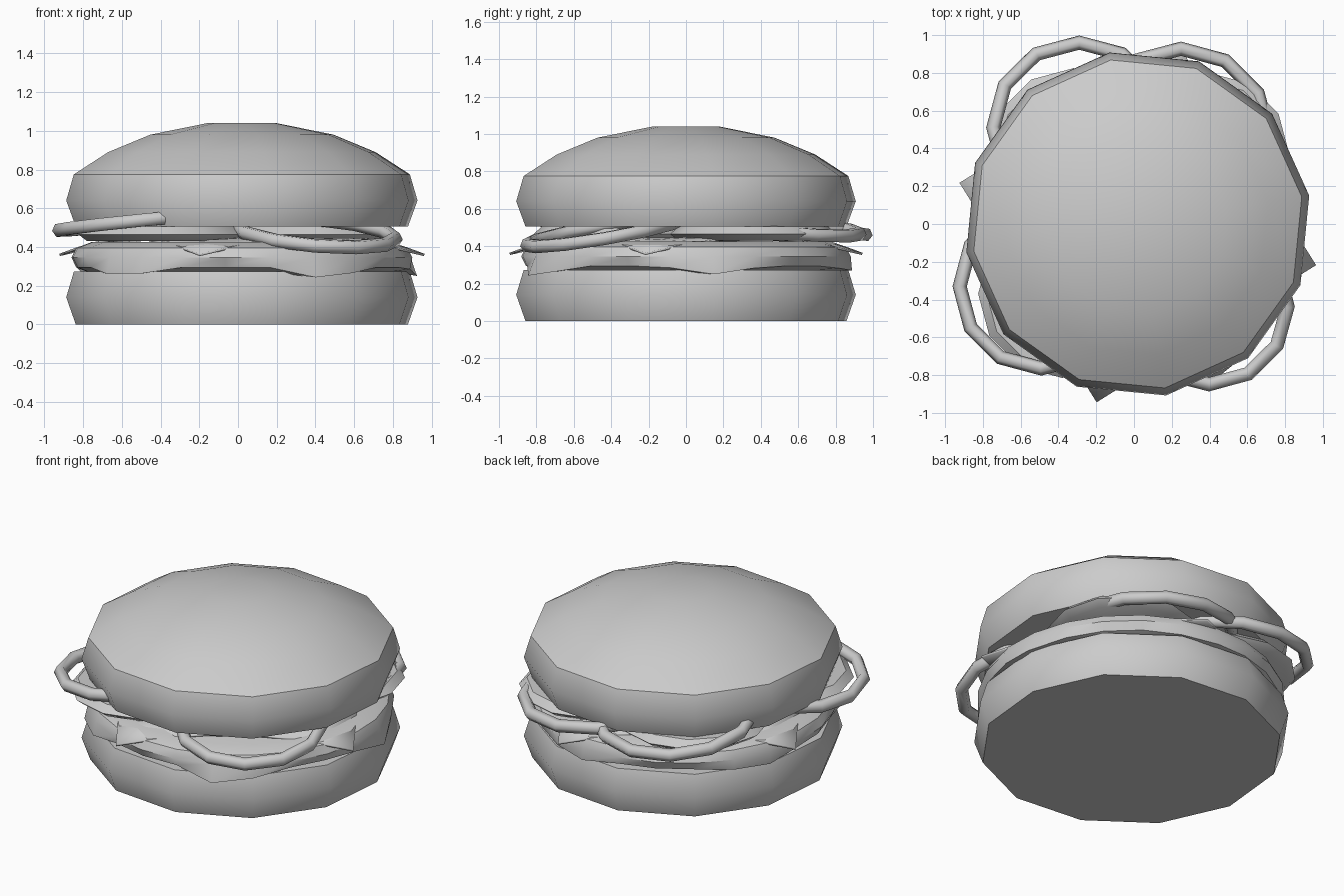
import bpy, bmesh, math
from mathutils import Vector, Matrix

cube = bpy.data.objects.get("Cube")
if cube:
    bpy.data.objects.remove(cube, do_unlink=True)

grey = bpy.data.materials.new("plain_grey")
grey.use_nodes = True
grey.diffuse_color = (0.6, 0.6, 0.6, 1)
grey.node_tree.nodes["Principled BSDF"].inputs["Base Color"].default_value = grey.diffuse_color


def finish(bm, name, angle=40):
    bmesh.ops.recalc_face_normals(bm, faces=bm.faces)
    mesh = bpy.data.meshes.new(name)
    bm.to_mesh(mesh)
    bm.free()
    mesh.materials.append(grey)
    obj = bpy.data.objects.new(name, mesh)
    bpy.context.collection.objects.link(obj)
    bpy.ops.object.select_all(action='DESELECT')
    obj.select_set(True)
    bpy.context.view_layer.objects.active = obj
    bpy.ops.object.shade_smooth_by_angle(angle=math.radians(angle))
    return obj


def lathe(name, profile, sides, centre=(0.02, 0), turn=9.4, warp=None):
    """Closed round body from (radius, height) pairs, bottom to top."""
    bm = bmesh.new()
    rings = []
    for level, (r, z) in enumerate(profile):
        ring = []
        for i in range(sides):
            a = math.radians(turn) + math.tau * i / sides
            rr, zz = warp(level, a, r, z) if warp else (r, z)
            ring.append(bm.verts.new((centre[0] + rr * math.cos(a),
                                      centre[1] + rr * math.sin(a), zz)))
        rings.append(ring)
    for low, high in zip(rings, rings[1:]):
        for i in range(sides):
            j = (i + 1) % sides
            bm.faces.new((low[i], low[j], high[j], high[i]))
    bm.faces.new(rings[0][::-1])
    bm.faces.new(rings[-1])
    return finish(bm, name)


# Buns
lathe("bottom_bun", [(0.87, 0), (0.92, 0.14), (0.88, 0.272)], 12)
lathe("top_bun", [(0.87, 0.505), (0.92, 0.64), (0.88, 0.775), (0.70, 0.89),
                  (0.48, 0.98), (0.18, 1.04)], 12)


# Patty with a few lumps hanging over the bun
def lumps(level, a, r, z):
    if level != 1:
        return r, z
    w = max(0, math.cos(5 * (a + math.radians(62)))) * (0.7 + 0.3 * math.cos(a + 1))
    return r + 0.07 * w, z - 0.055 * w


lathe("patty", [(0.80, 0.27), (0.86, 0.295), (0.885, 0.345), (0.86, 0.395), (0.78, 0.425)],
      24, warp=lumps)

# Cheese slice: square sheet whose corners droop over the patty
bm = bmesh.new()
bmesh.ops.create_grid(bm, x_segments=8, y_segments=8, size=0.685)
bmesh.ops.rotate(bm, verts=bm.verts, matrix=Matrix.Rotation(math.radians(32), 3, 'Z'))
for v in bm.verts:
    r = v.co.xy.length
    v.co.z = 0.445 - 0.3 * max(0, r - 0.7)
    v.co.x += 0.02
cheese = finish(bm, "cheese_slice")
solid = cheese.modifiers.new("thickness", 'SOLIDIFY')
solid.thickness = 0.012

# Tomato slices under the top bun
for name, x, y in (("tomato_front", -0.38, -0.37), ("tomato_back", 0.38, 0.36),
                   ("tomato_right", -0.32, 0.38)):
    lathe(name, [(0.40, 0.43), (0.445, 0.465), (0.40, 0.505)], 12, (x, y), 0)

# Onion rings: centre, radius, direction of the low side, slope
onions = {
    "onion_front_right": ((-0.49, -0.33, 0.53), 0.435, (-1, 0.2), 0.10),
    "onion_back_right": ((-0.29, 0.51, 0.53), 0.455, (0, 1), 0.15),
    "onion_back_left": ((0.25, 0.46, 0.51), 0.47, (0.6, 0.8), 0.12),
    "onion_front_left": ((0.40, -0.44, 0.475), 0.415, (0.45, -0.89), 0.19),
}
for name, (centre, radius, low, slope) in onions.items():
    bpy.ops.mesh.primitive_torus_add(major_segments=12, minor_segments=6,
                                     major_radius=radius, minor_radius=0.038)
    ring = bpy.context.object
    ring.name = name
    ring.data.materials.append(grey)
    normal = Vector((low[0] * slope, low[1] * slope, 1))
    tilt = Vector((0, 0, 1)).rotation_difference(normal).to_matrix().to_4x4()
    ring.matrix_world = Matrix.Translation(centre) @ tilt
    bpy.ops.object.shade_smooth_by_angle(angle=math.radians(70))
